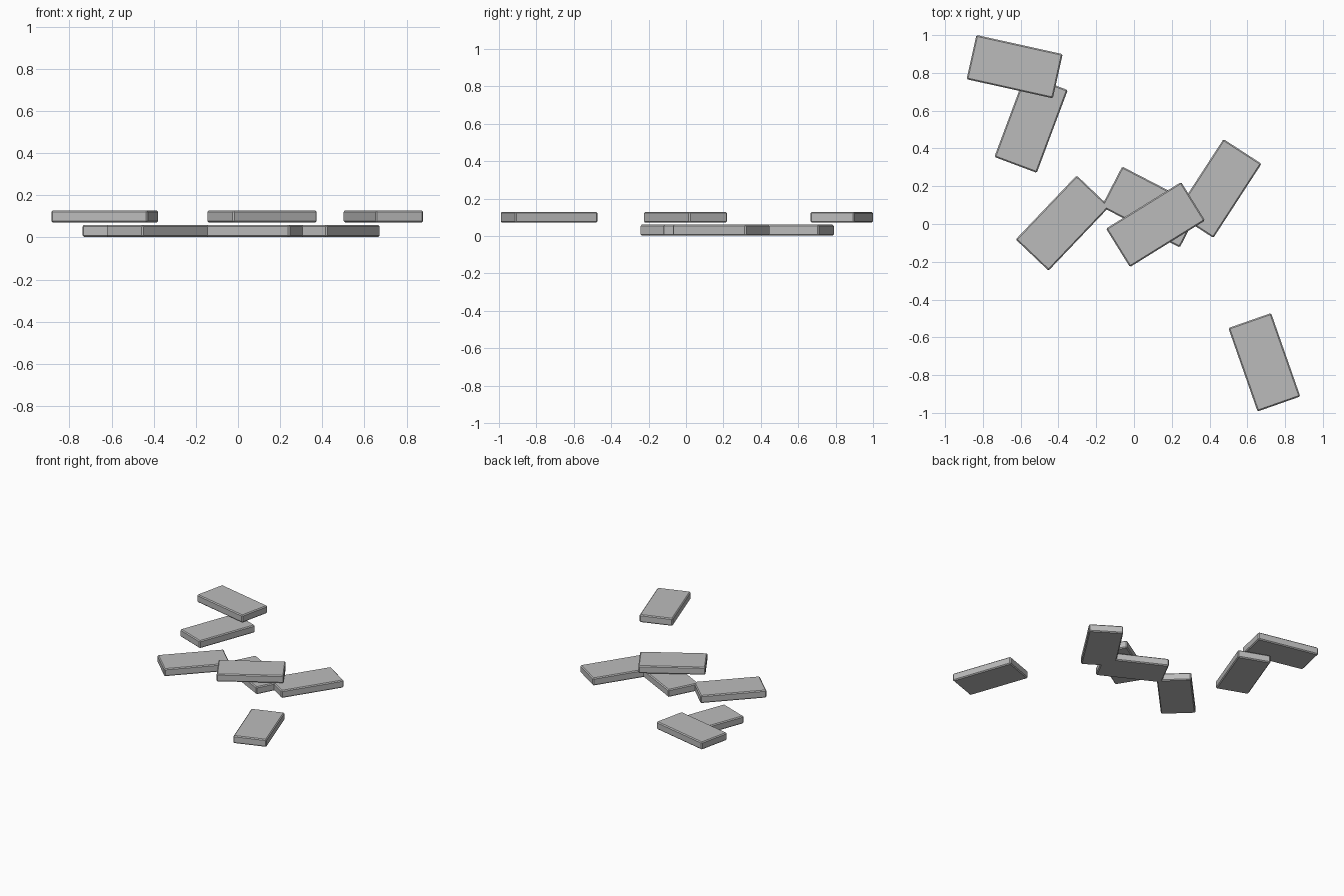
import bpy
from math import radians

cube = bpy.data.objects.get("Cube")
if cube:
    bpy.data.objects.remove(cube, do_unlink=True)

LENGTH, WIDTH, HEIGHT = 0.468, 0.24, 0.058
LOWER, UPPER = 0.031, 0.1

grey = bpy.data.materials.new("plain grey")
grey.use_nodes = True
grey.diffuse_color = (0.5, 0.5, 0.5, 1)
grey.node_tree.nodes["Principled BSDF"].inputs["Base Color"].default_value = (0.5, 0.5, 0.5, 1)


def slab(name, x, y, z, angle):
    """One flat block with small chamfered edges."""
    bpy.ops.mesh.primitive_cube_add(size=1, location=(x, y, z), rotation=(0, 0, radians(angle)))
    ob = bpy.context.object
    ob.name = name
    ob.scale = (LENGTH, WIDTH, HEIGHT)
    bpy.ops.object.transform_apply(location=False, rotation=False, scale=True)
    ob.data.materials.append(grey)
    bevel = ob.modifiers.new("chamfer", 'BEVEL')
    bevel.width = 0.007
    bevel.segments = 1


# Blocks lying on the ground
slab("ground_block_back", -0.545, 0.532, LOWER, 69.5)
slab("ground_block_left", -0.378, 0.005, LOWER, 46.4)
slab("ground_block_middle", 0.09, 0.09, LOWER, -27.4)
slab("ground_block_right", 0.447, 0.188, LOWER, 57)

# Blocks on the second layer
slab("raised_block_back", -0.632, 0.833, UPPER, -12.5)
slab("raised_block_middle", 0.114, -0.003, UPPER, 31.8)
slab("raised_block_front", 0.69, -0.732, UPPER, -70.7)
